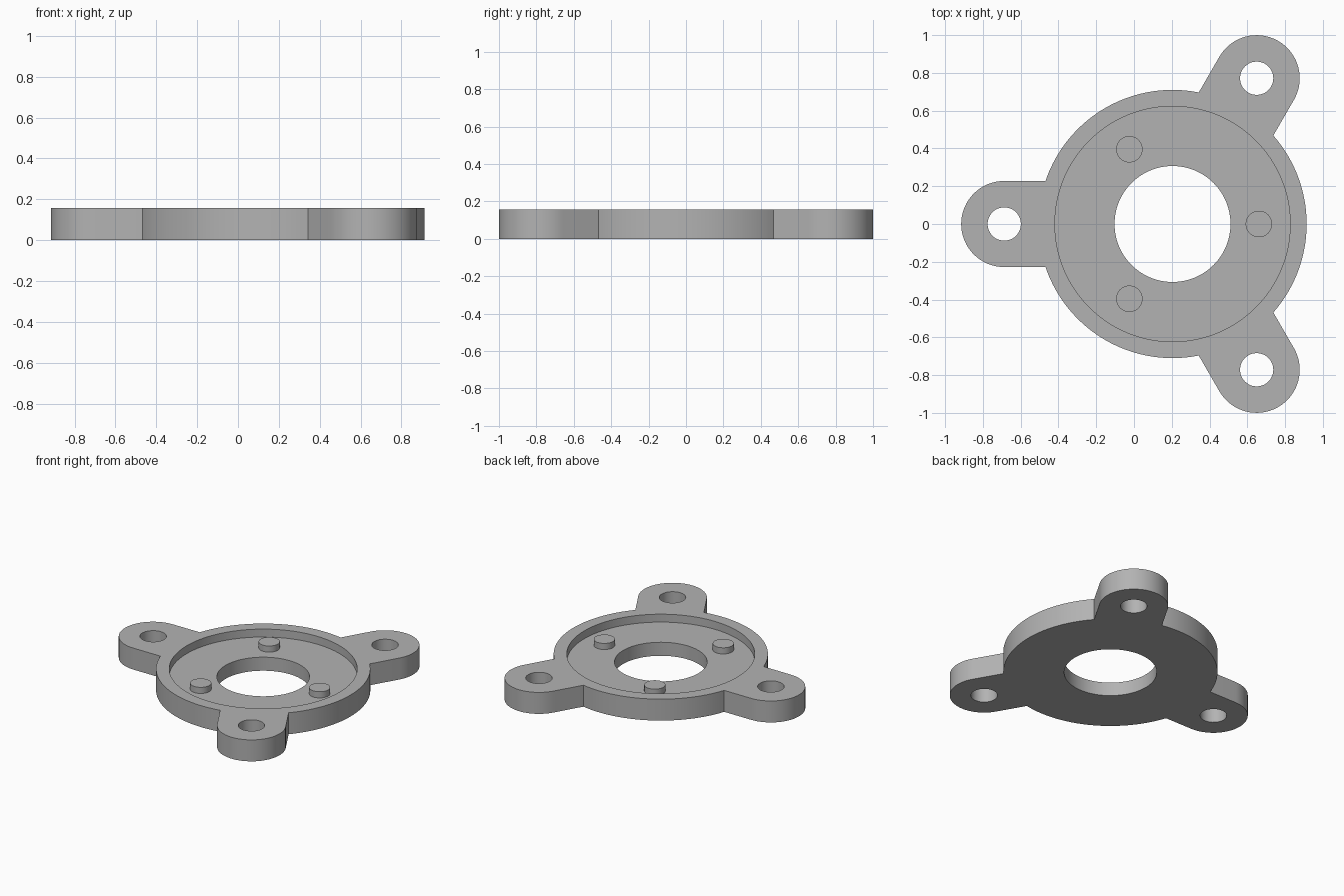
import bpy, bmesh
from math import sin, cos, pi, asin, radians
from mathutils import Vector

cube = bpy.data.objects.get("Cube")
if cube:
    bpy.data.objects.remove(cube, do_unlink=True)

CENTRE = Vector((0.204, 0, 0))
HEIGHT, FLOOR, PIN_TOP = 0.157, 0.099, 0.144
RING_R, RECESS_R, BORE_R = 0.71, 0.623, 0.307
LUG_R, LUG_DIST, HOLE_R = 0.228, 0.891, 0.088
PIN_R, PIN_DIST = 0.07, 0.457
LUG_ANGLES = [radians(a) for a in (60, 180, 300)]
PIN_ANGLES = [radians(a) for a in (0, 120, 240)]

grey = bpy.data.materials.new("plain grey")
grey.use_nodes = True
colour = (0.45, 0.45, 0.45, 1)
grey.diffuse_color = colour
grey.node_tree.nodes["Principled BSDF"].inputs["Base Color"].default_value = colour


def polar(radius, angle, origin=CENTRE):
    return origin + Vector((radius * cos(angle), radius * sin(angle), 0))


def arc(origin, radius, start, end, steps):
    return [polar(radius, start + (end - start) * i / steps, origin)
            for i in range(steps + 1)]


def prism(name, outline, bottom, top):
    """Extrude a closed outline between two heights."""
    bm = bmesh.new()
    face = bm.faces.new([bm.verts.new((p.x, p.y, bottom)) for p in outline])
    side = bmesh.ops.extrude_face_region(bm, geom=[face])["geom"]
    verts = [v for v in side if isinstance(v, bmesh.types.BMVert)]
    bmesh.ops.translate(bm, verts=verts, vec=(0, 0, top - bottom))
    bmesh.ops.recalc_face_normals(bm, faces=bm.faces)
    mesh = bpy.data.meshes.new(name)
    bm.to_mesh(mesh)
    bm.free()
    mesh.materials.append(grey)
    obj = bpy.data.objects.new(name, mesh)
    bpy.context.collection.objects.link(obj)
    return obj


def disc(name, origin, radius, bottom, top, sides):
    return prism(name, arc(origin, radius, 0, 2 * pi, sides)[:-1], bottom, top)


def smooth(obj):
    bpy.ops.object.select_all(action="DESELECT")
    obj.select_set(True)
    bpy.context.view_layer.objects.active = obj
    bpy.ops.object.shade_smooth_by_angle(angle=radians(30))


# Flange outline: each rounded lug followed by the ring arc to the next lug
half = asin(LUG_R / RING_R)
outline = []
for a in LUG_ANGLES:
    outline += arc(polar(LUG_DIST, a), LUG_R, a - pi / 2, a + pi / 2, 32)
    outline += arc(CENTRE, RING_R, a + half, a + 2 * pi / 3 - half, 40)
flange = prism("flange", outline, 0, HEIGHT)

# Recess, centre bore and lug holes
cutters = [disc("recess_cutter", CENTRE, RECESS_R, FLOOR, HEIGHT + 0.1, 128),
           disc("bore_cutter", CENTRE, BORE_R, -0.1, HEIGHT + 0.2, 96)]
cutters += [disc("lug_hole_cutter", polar(LUG_DIST, a), HOLE_R, -0.1, HEIGHT + 0.1, 48)
            for a in LUG_ANGLES]
bpy.context.view_layer.objects.active = flange
for cutter in cutters:
    mod = flange.modifiers.new(cutter.name, "BOOLEAN")
    mod.operation, mod.solver, mod.object = "DIFFERENCE", "EXACT", cutter
    bpy.ops.object.modifier_apply(modifier=mod.name)
    bpy.data.objects.remove(cutter, do_unlink=True)
smooth(flange)

# Locating pins standing on the recess floor
for a in PIN_ANGLES:
    smooth(disc("locating_pin", polar(PIN_DIST, a), PIN_R, FLOOR - 0.01, PIN_TOP, 48))
